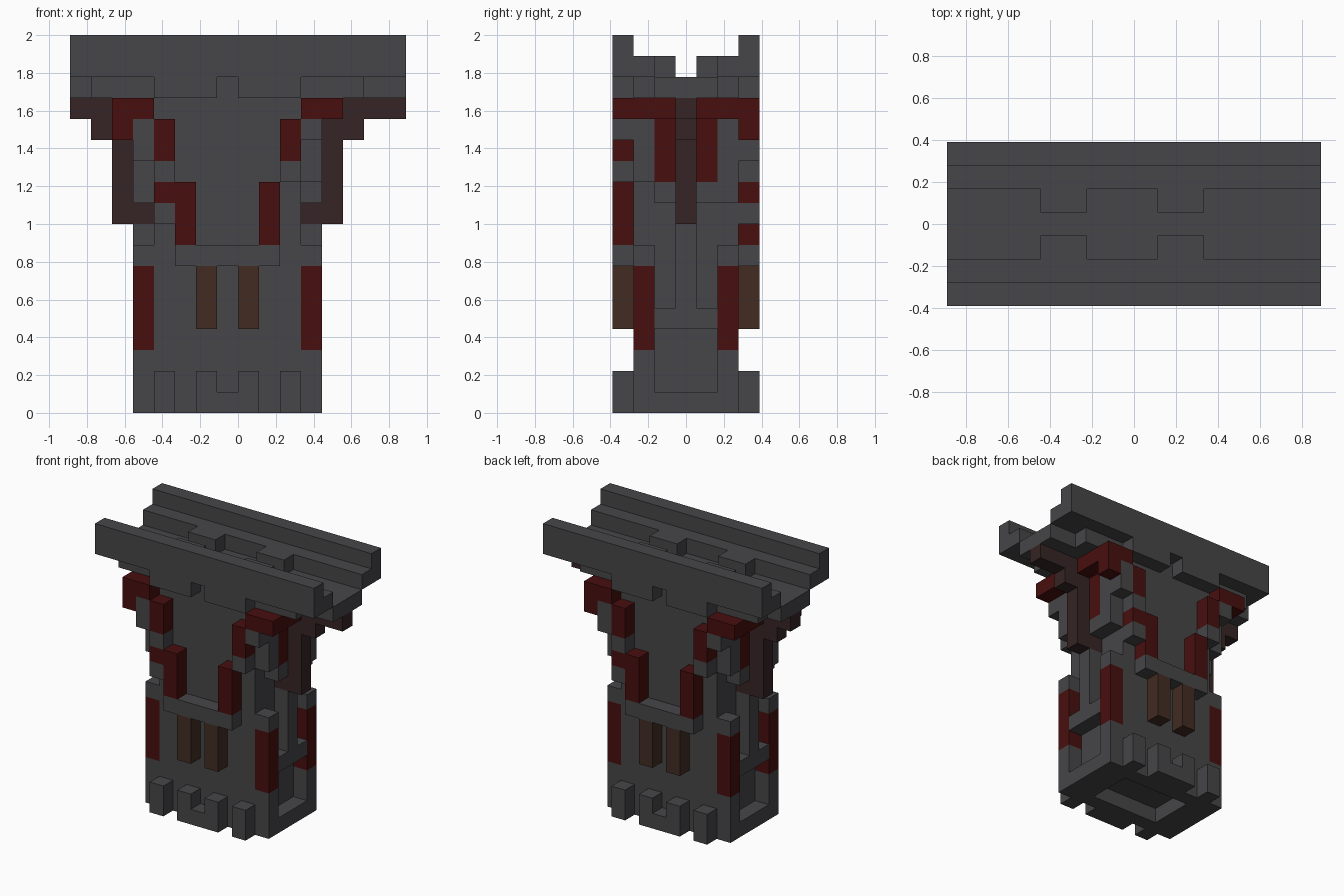
import bpy
import bmesh
from mathutils import Vector

cube = bpy.data.objects.get("Cube")
if cube:
    bpy.data.objects.remove(cube, do_unlink=True)

UNIT = 1 / 9                      # edge of one block
ORIGIN = Vector((-8, -3.5, 0))    # corner of the block grid
blocks = {}                       # block position -> part name


def material(name, rgb):
    mat = bpy.data.materials.new(name)
    mat.use_nodes = True
    colour = (*rgb, 1)
    mat.diffuse_color = colour
    mat.node_tree.nodes["Principled BSDF"].inputs["Base Color"].default_value = colour
    return mat


stone = material("grey stone", (0.061, 0.061, 0.066))
red = material("dark red", (0.065, 0.0045, 0.0045))
dark = material("dark timber", (0.037, 0.018, 0.018))
brown = material("brown timber", (0.054, 0.025, 0.016))


def fill(part, x, y, z, turn=True):
    """Fill a range of blocks; turn repeats it half a turn around the tower."""
    for i in range(*x):
        for j in range(*y):
            for k in range(*z):
                for pos in [(i, j, k)] + ([(14 - i, 6 - j, k)] if turn else []):
                    if part:
                        blocks[pos] = part
                    else:
                        blocks.pop(pos, None)


# Timber brackets at both ends
fill("bracket", (0, 16), (3, 4), (14, 15), False)
fill("bracket", (1, 14), (3, 4), (13, 14), False)
fill("bracket", (2, 13), (3, 4), (9, 13), False)

# Tower shaft and wider base with recessed ends
fill("shaft", (4, 11), (1, 6), (8, 15), False)
fill("base", (3, 12), (1, 6), (0, 8), False)
fill(None, (11, 12), (2, 5), (1, 8))
fill(None, (5, 10), (2, 5), (0, 1), False)
fill("end_bar", (11, 12), (2, 5), (4, 5))
fill("end_pillar", (11, 12), (3, 4), (5, 9))

# Red corner inlays
for x in (3, 11):
    fill("corner_inlay", (x, x + 1), (1, 2), (3, 7))

# Feet along the front and back
for x in (4, 6, 8, 10):
    fill("feet", (x, x + 1), (0, 1), (0, 2))
fill("feet", (7, 8), (0, 1), (0, 1))

# Ledge carried by timber posts
fill("ledge", (5, 10), (0, 1), (7, 8))
for x in (6, 8):
    fill("posts", (x, x + 1), (0, 1), (4, 7))

# Stone supports stepping outward under the deck
fill("supports", (11, 12), (1, 2), (11, 14))
fill("supports", (3, 4), (1, 2), (10, 14))
fill("supports", (3, 4), (0, 1), (12, 14))
fill("supports", (4, 5), (0, 1), (11, 12))
fill("supports", (4, 5), (0, 1), (9, 10))
fill("supports", (11, 12), (0, 1), (13, 14))
fill("supports", (10, 11), (0, 1), (11, 12))

# Red bands climbing the tower
fill("red_bands", (5, 6), (0, 1), (8, 11))
fill("red_bands", (4, 5), (0, 1), (10, 11))
fill("red_bands", (4, 5), (0, 1), (12, 14))
fill("red_bands", (2, 3), (0, 1), (13, 14))
fill("red_bands", (9, 10), (0, 1), (8, 11))
fill("red_bands", (10, 11), (0, 1), (12, 14))
for x in (3, 11):
    fill("supports", (x, x + 1), (2, 3), (10, 11))
    fill("red_bands", (x, x + 1), (2, 3), (11, 14))
for x in (2, 11):
    fill("red_bands", (x, x + 2), (0, 3), (14, 15))

# Deck, kerbs and parapets
fill("deck", (0, 16), (2, 5), (15, 16), False)
fill("deck", (1, 14), (1, 2), (15, 16))
for x in (4, 8):
    fill("parapet", (x, x + 3), (0, 1), (15, 16))
for near in (0, 6):
    fill("parapet", (0, 16), (near, near + 1), (16, 18), False)
for near in (1, 5):
    fill("kerb", (0, 16), (near, near + 1), (16, 17), False)
for x in (4, 9):
    fill("kerb", (x, x + 2), (2, 3), (16, 17))

# Turn each part into a mesh made of its exposed faces only
COLOURS = {"bracket": dark, "posts": brown, "red_bands": red, "corner_inlay": red}
for part in sorted(set(blocks.values())):
    bm = bmesh.new()
    for pos in [p for p, name in blocks.items() if name == part]:
        for axis in range(3):
            for sign in (-1, 1):
                normal = Vector((0, 0, 0))
                normal[axis] = sign
                if tuple(int(a + b) for a, b in zip(pos, normal)) in blocks:
                    continue
                u, v = Vector((0, 0, 0)), Vector((0, 0, 0))
                u[(axis + 1) % 3] = v[(axis + 2) % 3] = 0.5
                mid = Vector(pos) + Vector((0.5, 0.5, 0.5)) + normal / 2
                ring = [mid - u - v, mid + u - v, mid + u + v, mid - u + v]
                if sign < 0:
                    ring.reverse()
                bm.faces.new([bm.verts.new((c + ORIGIN) * UNIT) for c in ring])
    bmesh.ops.remove_doubles(bm, verts=bm.verts, dist=0.001)
    mesh = bpy.data.meshes.new(part)
    bm.to_mesh(mesh)
    bm.free()
    mesh.materials.append(COLOURS.get(part, stone))
    bpy.context.collection.objects.link(bpy.data.objects.new(part, mesh))
